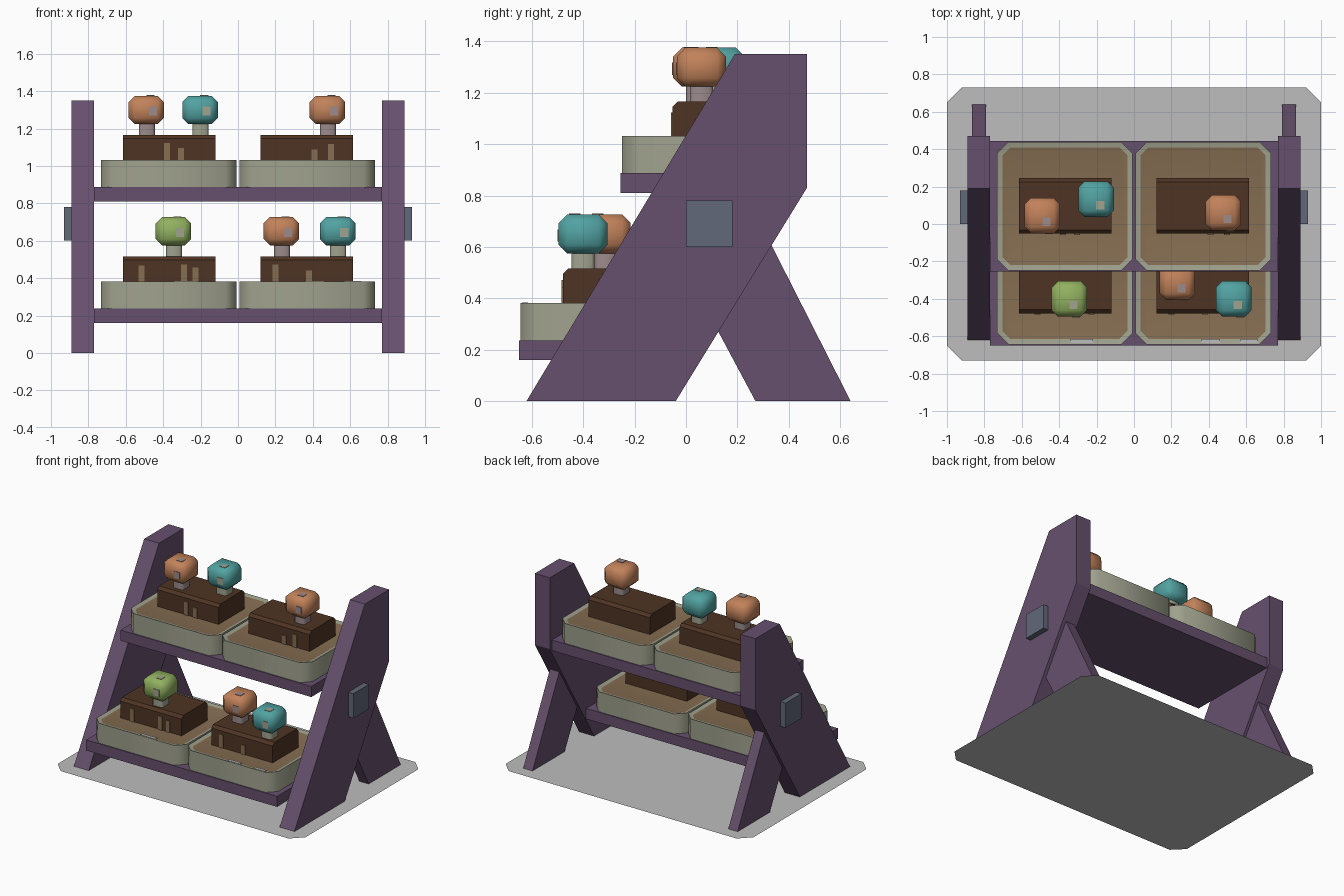
import bpy, bmesh, math
from mathutils import Vector

cube = bpy.data.objects.get("Cube")
if cube:
    bpy.data.objects.remove(cube, do_unlink=True)


def material(name, *rgb):
    col = [((c / 255 + 0.055) / 1.055) ** 2.4 for c in rgb] + [1]
    m = bpy.data.materials.new(name)
    m.use_nodes = True
    m.diffuse_color = col
    m.node_tree.nodes["Principled BSDF"].inputs["Base Color"].default_value = col
    return m


PURPLE = material("purple_wood", 102, 80, 109)
SLATE = material("slate_blue", 97, 104, 120)
GREY = material("base_grey", 190, 190, 190)
BEIGE = material("pale_stone", 160, 162, 142)
SOIL = material("tan_soil", 134, 110, 82)
WOOD = material("dark_brown", 78, 52, 35)
ORANGE = material("orange", 194, 130, 90)
TEAL = material("teal", 82, 162, 162)
GREEN = material("green", 146, 177, 96)
MAUVE = material("mauve_grey", 156, 139, 140)


def finish(bm, name, mats, angle=None):
    bmesh.ops.recalc_face_normals(bm, faces=bm.faces)
    me = bpy.data.meshes.new(name)
    bm.to_mesh(me)
    bm.free()
    for m in mats:
        me.materials.append(m)
    ob = bpy.data.objects.new(name, me)
    bpy.context.collection.objects.link(ob)
    if angle:
        bpy.ops.object.select_all(action="DESELECT")
        ob.select_set(True)
        bpy.context.view_layer.objects.active = ob
        bpy.ops.object.shade_smooth_by_angle(angle=math.radians(angle))
    return ob


def box(name, lo, hi, mat, bevel=0, edges=lambda d: True, angle=None):
    """Box between two corners; edges picks the bevelled ones by direction."""
    lo, hi = Vector(lo), Vector(hi)
    bm = bmesh.new()
    bmesh.ops.create_cube(bm, size=1)
    for v in bm.verts:
        v.co = (lo + hi) / 2 + v.co * (hi - lo)
    if bevel:
        picked = [e for e in bm.edges if edges(e)]
        bmesh.ops.bevel(bm, geom=picked, offset=bevel, segments=1, affect="EDGES")
    return finish(bm, name, [mat], angle)


def side_prism(name, profile, x0, x1, mat):
    """Extrude a (y, z) profile along x."""
    bm = bmesh.new()
    f = bm.faces.new([bm.verts.new((x0, y, z)) for y, z in profile])
    ext = bmesh.ops.extrude_face_region(bm, geom=[f])["geom"]
    moved = [g for g in ext if isinstance(g, bmesh.types.BMVert)]
    bmesh.ops.translate(bm, verts=moved, vec=(x1 - x0, 0, 0))
    return finish(bm, name, [mat])


def vertical(e):
    d = e.verts[0].co - e.verts[1].co
    return abs(d.z) > 1e-4 and abs(d.x) + abs(d.y) < 1e-4


def top_long(e):
    a, b = (v.co for v in e.verts)
    return abs(a.x - b.x) > 0.1 and a.z == b.z and e.calc_length() > 0.4 \
        and a.z > min(v.co.z for f in e.link_faces for v in f.verts)


def tray(name, x0, x1, y0, y1, z0, z1):
    """Chamfered tray with an inset, slightly sunken soil top."""
    bm = bmesh.new()
    bmesh.ops.create_cube(bm, size=1)
    for v in bm.verts:
        v.co = ((x0 + x1) / 2 + v.co.x * (x1 - x0),
                (y0 + y1) / 2 + v.co.y * (y1 - y0),
                (z0 + z1) / 2 + v.co.z * (z1 - z0))
    bmesh.ops.bevel(bm, geom=[e for e in bm.edges if vertical(e)],
                    offset=0.06, segments=1, affect="EDGES")
    top = max(bm.faces, key=lambda f: f.calc_center_median().z)
    bmesh.ops.inset_region(bm, faces=[top], thickness=0.03)
    top.material_index = 1
    bmesh.ops.translate(bm, verts=top.verts, vec=(0, 0, -0.008))
    finish(bm, name, [BEIGE, SOIL], 50)


def sprout(name, x, y, z, colour):
    """Stem, rounded block head and its two small square plates."""
    trim = MAUVE if colour == ORANGE else BEIGE
    box(name + "_stem", (x - 0.04, y - 0.045, z), (x + 0.045, y + 0.045, z + 0.07),
        trim, 0.012, vertical, 50)
    box(name + "_head", (x - 0.095, y - 0.095, z + 0.058),
        (x + 0.095, y + 0.095, z + 0.21), colour, 0.034, angle=80)
    ex, ez = x + 0.035, z + 0.128
    box(name + "_front_plate", (ex - 0.022, y - 0.099, ez - 0.024),
        (ex + 0.022, y - 0.092, ez + 0.024), trim)
    box(name + "_top_plate", (x, y - 0.055, z + 0.206),
        (x + 0.044, y - 0.011, z + 0.213), trim)


# Ground sheet with cut corners
bm = bmesh.new()
quad = [(0.92, 0.73), (1, 0.65)]
outline = [(sx * x, sy * y) for sx, sy in ((1, 1), (1, -1), (-1, -1), (-1, 1))
           for x, y in (quad if sx == sy else quad[::-1])]
bm.faces.new([bm.verts.new((x, y, 0)) for x, y in reversed(outline)])
ground = finish(bm, "ground_sheet", [GREY])

# Side frames, mirrored
for side, s in (("left", 1), ("right", -1)):
    side_prism(side + "_side_panel", [(-0.62, 0.001), (-0.04, 0.001), (0.47, 0.83),
               (0.47, 1.35), (0.19, 1.35)], s * 0.77, s * 0.89, PURPLE)
    side_prism(side + "_rear_leg", [(0.27, 0.001), (0.64, 0.001), (0.27, 0.73),
               (0.03, 0.45)], s * 0.79, s * 0.865, PURPLE)
    xs = sorted((s * 0.885, s * 0.93))
    box(side + "_side_block", (xs[0], 0, 0.6), (xs[1], 0.18, 0.78), SLATE)

# Two tiers: shelf front y, shelf bottom z, box front y
peg_sets = {
    "upper_right": [(-0.38, 0.09), (-0.305, 0.065)],
    "upper_left": [(0.41, 0.055), (0.497, 0.085)],
    "lower_right": [(-0.515, 0.085), (-0.29, 0.09), (-0.228, 0.075)],
    "lower_left": [(0.2, 0.09), (0.38, 0.06)],
}
for tier, y, z, by in (("upper", -0.255, 0.81, -0.052), ("lower", -0.65, 0.16, -0.478)):
    box(tier + "_shelf", (-0.77, y, z), (0.77, y + 0.7, z + 0.077), PURPLE)
    for side, s in (("left", 1), ("right", -1)):
        name = tier + "_" + side
        x0, x1 = sorted((s * 0.007, s * 0.732))
        tray(name + "_tray", x0, x1, y + 0.007, y + 0.693, z + 0.077, z + 0.222)
        x0, x1 = sorted((s * 0.12, s * 0.615))
        base = z + 0.21
        box(name + "_planter", (x0, by, base), (x1, by + 0.297, z + 0.356),
            WOOD, 0.02, top_long)
        for i, (px, h) in enumerate(peg_sets[name]):
            box(f"{name}_peg_{i + 1}", (px - 0.016, by - 0.006, base),
                (px + 0.016, by + 0.002, z + 0.222 + h), SOIL)

# Pale chips on the front rim of the lower trays
for i, (x0, x1) in enumerate([(-0.34, -0.22), (0.36, 0.46), (0.57, 0.66)]):
    box(f"rim_chip_{i + 1}", (x0, -0.637, 0.38), (x1, -0.615, 0.385), GREY)

# Sprouts
for i, (x, y, z, col) in enumerate([
        (-0.49, 0.045, 1.165, ORANGE), (-0.203, 0.133, 1.165, TEAL),
        (0.478, 0.06, 1.165, ORANGE), (-0.345, -0.4, 0.517, GREEN),
        (0.232, -0.31, 0.517, ORANGE), (0.533, -0.4, 0.517, TEAL)]):
    sprout(f"sprout_{i + 1}", x, y, z, col)
